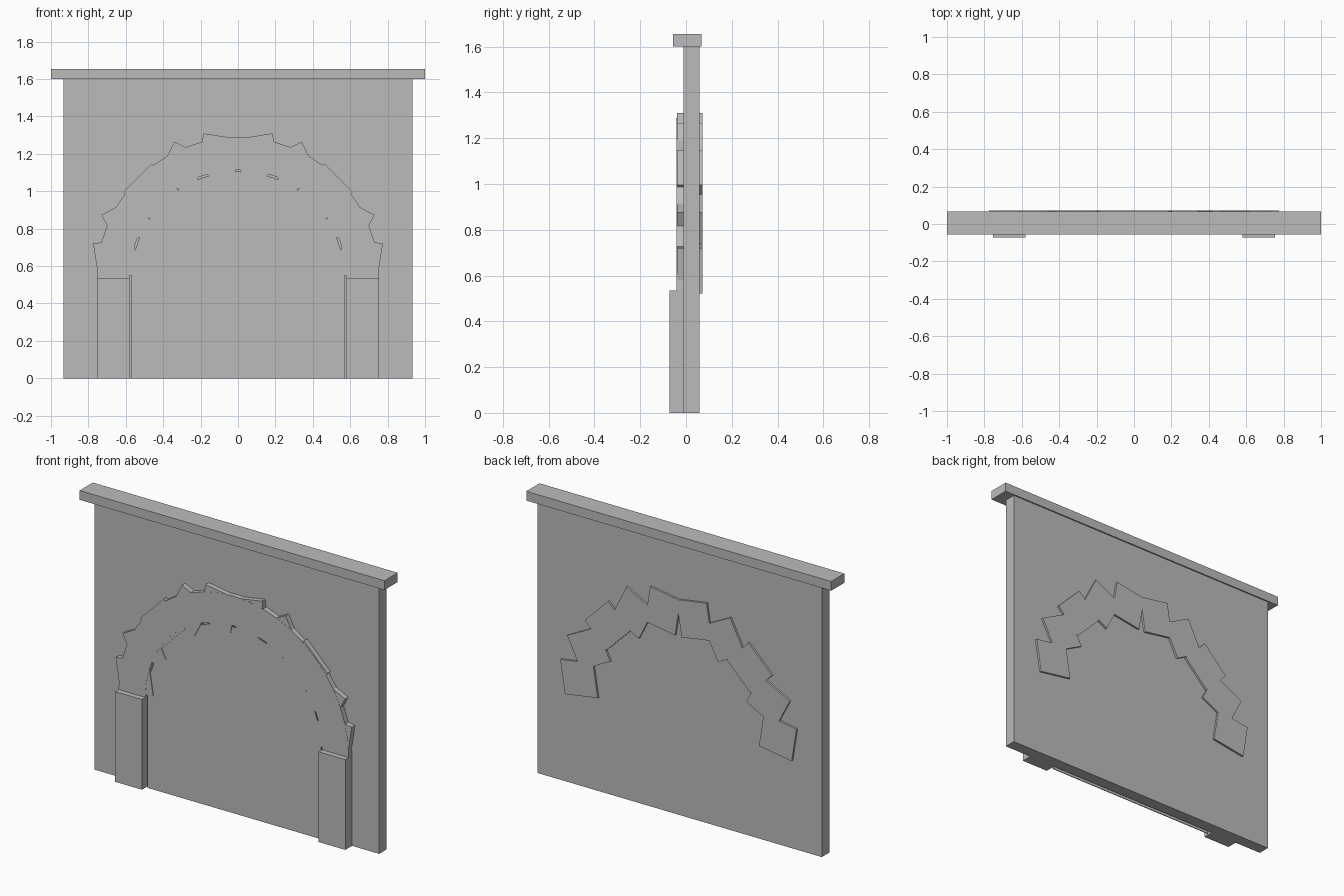
import bpy, bmesh, math
from mathutils import Matrix

if "Cube" in bpy.data.objects:
    bpy.data.objects.remove(bpy.data.objects["Cube"])

SPRING = 0.535          # height where the arch starts
stone_mat = bpy.data.materials.new("grey stone")
stone_mat.diffuse_color = (0.5, 0.5, 0.5, 1)
stone_mat.use_nodes = True
stone_mat.node_tree.nodes["Principled BSDF"].inputs["Base Color"].default_value = stone_mat.diffuse_color


def finish(name, bm):
    bmesh.ops.recalc_face_normals(bm, faces=bm.faces)
    me = bpy.data.meshes.new(name)
    bm.to_mesh(me)
    bm.free()
    me.materials.append(stone_mat)
    ob = bpy.data.objects.new(name, me)
    bpy.context.collection.objects.link(ob)
    return ob


def box(name, x, y, z, tilt=0.0):
    """Box from (min, max) ranges, turned about its own centre in the front plane."""
    bm = bmesh.new()
    bmesh.ops.create_cube(bm, size=1)
    size = [r[1] - r[0] for r in (x, y, z)]
    mid = [(r[0] + r[1]) / 2 for r in (x, y, z)]
    bm.transform(Matrix.Translation(mid) @ Matrix.Rotation(tilt, 4, 'Y')
                 @ Matrix.Diagonal((*size, 1)))
    return finish(name, bm)


def plate(name, outline, y0, y1):
    """Extrude a front-view outline from y0 to y1."""
    bm = bmesh.new()
    face = bm.faces.new([bm.verts.new((px, y0, pz)) for px, pz in outline])
    ext = bmesh.ops.extrude_face_region(bm, geom=[face])
    verts = [g for g in ext["geom"] if isinstance(g, bmesh.types.BMVert)]
    bmesh.ops.translate(bm, verts=verts, vec=(0, y1 - y0, 0))
    return finish(name, bm)


def arc(radius, steps=24):
    return [(radius * math.cos(math.pi * i / steps),
             SPRING + radius * math.sin(math.pi * i / steps)) for i in range(steps + 1)]


# Wall and its cap
box("wall", (-0.933, 0.933), (-0.01, 0.06), (0, 1.6))
box("wall_cap", (-1, 1), (-0.056, 0.068), (1.6, 1.655))

# Pillars on both sides
for side, name in ((-1, "left_pillar"), (1, "right_pillar")):
    xs = sorted((side * 0.58, side * 0.755))
    box(name, xs, (-0.073, 0.0), (0, SPRING))

# Smooth arch band above the pillars
plate("arch_band", arc(0.755) + arc(0.58)[::-1], -0.041, 0.0)

# Thin arched panel filling the opening
plate("arch_panel", [(-0.57, 0), (0.57, 0)] + arc(0.57), -0.036, -0.031)

# Ten tilted arch stones that pass through the wall
R, W, H = 0.66, 0.217, 0.2
for i in range(10):
    a = math.radians(9 + 18 * i)
    cx, cz = R * math.cos(a), SPRING + R * math.sin(a)
    box(f"arch_stone_{i + 1}", (cx - W / 2, cx + W / 2), (-0.04, 0.072),
        (cz - H / 2, cz + H / 2), a)
